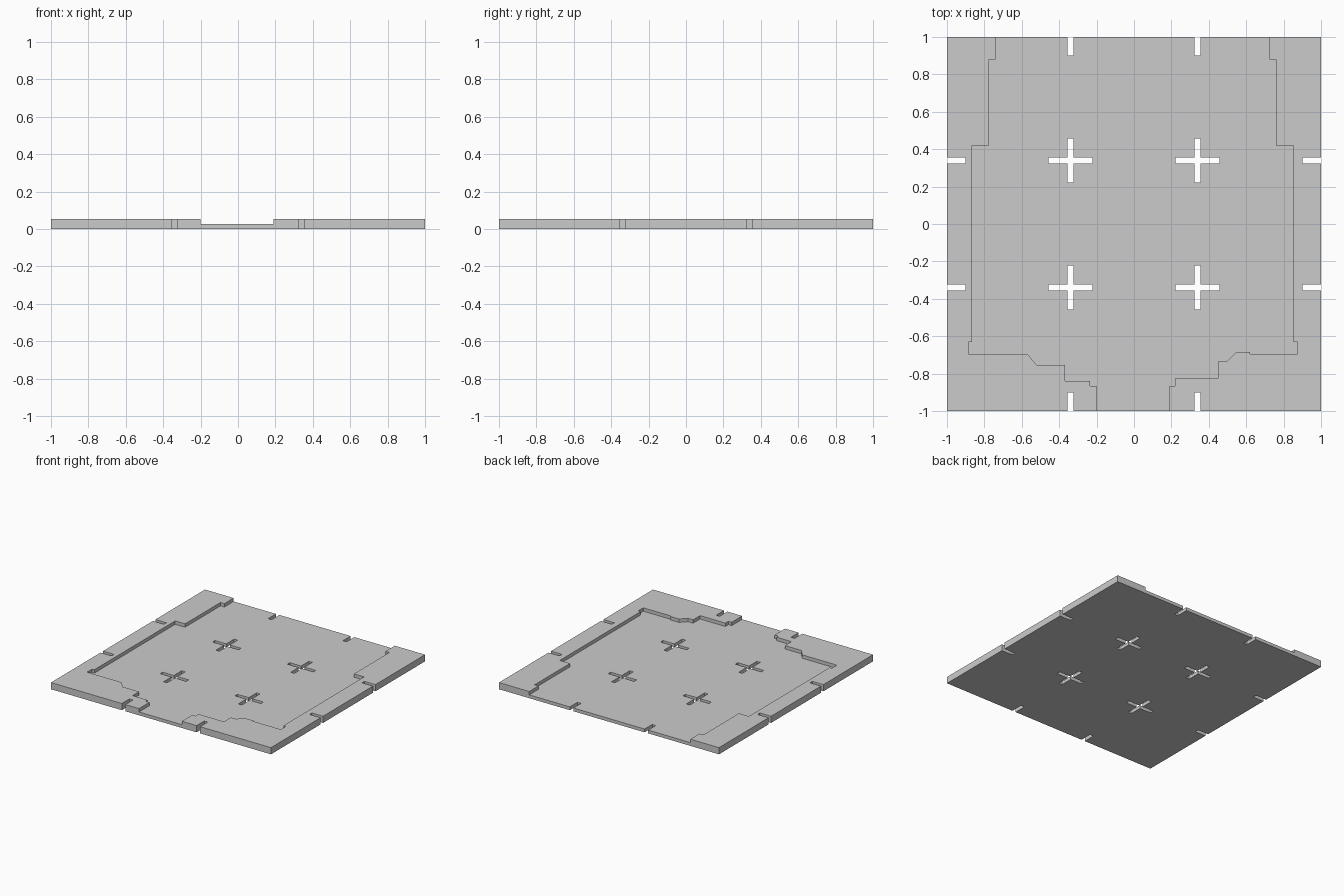
import bpy, bmesh

if "Cube" in bpy.data.objects:
    bpy.data.objects.remove(bpy.data.objects["Cube"])

HEIGHT, FLOOR = 0.055, 0.027


def prisms(name, outlines, z0, z1):
    """One object holding an extruded prism for every outline."""
    bm = bmesh.new()
    for pts in outlines:
        face = bm.faces.new([bm.verts.new((x, y, z0)) for x, y in pts])
        out = bmesh.ops.extrude_face_region(bm, geom=[face])
        verts = [v for v in out["geom"] if isinstance(v, bmesh.types.BMVert)]
        bmesh.ops.translate(bm, verts=verts, vec=(0, 0, z1 - z0))
    bmesh.ops.recalc_face_normals(bm, faces=bm.faces)
    mesh = bpy.data.meshes.new(name)
    bm.to_mesh(mesh)
    bm.free()
    obj = bpy.data.objects.new(name, mesh)
    bpy.context.collection.objects.link(obj)
    return obj


def plus(cx, cy, arm=0.118, w=0.016):
    quarter = [(arm, -w), (arm, w), (w, w)]
    pts = []
    for _ in range(4):
        pts += quarter
        quarter = [(-y, x) for x, y in quarter]
    return [(cx + x, cy + y) for x, y in pts]


def cut(target, cutter):
    mod = target.modifiers.new(cutter.name, 'BOOLEAN')
    mod.operation = 'DIFFERENCE'
    mod.solver = 'EXACT'
    mod.object = cutter
    bpy.context.view_layer.objects.active = target
    bpy.ops.object.modifier_apply(modifier=mod.name)
    bpy.data.objects.remove(cutter)


# Square floor plate
plate = prisms("floor_plate", [[(-1, -1), (1, -1), (1, 1), (-1, 1)]], 0, HEIGHT)

# Stepped sunken area, open at the front and back
left = [(-0.74, 1.1), (-0.74, 0.88), (-0.775, 0.88), (-0.775, 0.42),
        (-0.865, 0.42), (-0.865, -0.63), (-0.885, -0.63), (-0.885, -0.695),
        (-0.57, -0.695), (-0.52, -0.755), (-0.37, -0.755), (-0.37, -0.84),
        (-0.235, -0.84), (-0.235, -0.865), (-0.2, -0.865), (-0.2, -1.1)]
right = [(0.19, -1.1), (0.19, -0.865), (0.22, -0.865), (0.22, -0.825),
         (0.45, -0.825), (0.45, -0.735), (0.495, -0.735), (0.545, -0.685),
         (0.62, -0.685), (0.62, -0.695), (0.875, -0.695), (0.875, -0.63),
         (0.853, -0.63), (0.853, 0.42), (0.76, 0.42), (0.76, 0.88),
         (0.725, 0.88), (0.725, 1.1)]
cut(plate, prisms("recess_cutter", [left + right], FLOOR, 0.2))

# Plus-shaped slots on a grid; the outer ones only reach in with one arm
grid = (-1.018, -0.34, 0.34, 1.018)
slots = [plus(x, y) for x in grid for y in grid if abs(x) < 1 or abs(y) < 1]
cut(plate, prisms("slot_cutter", slots, -0.1, 0.3))
